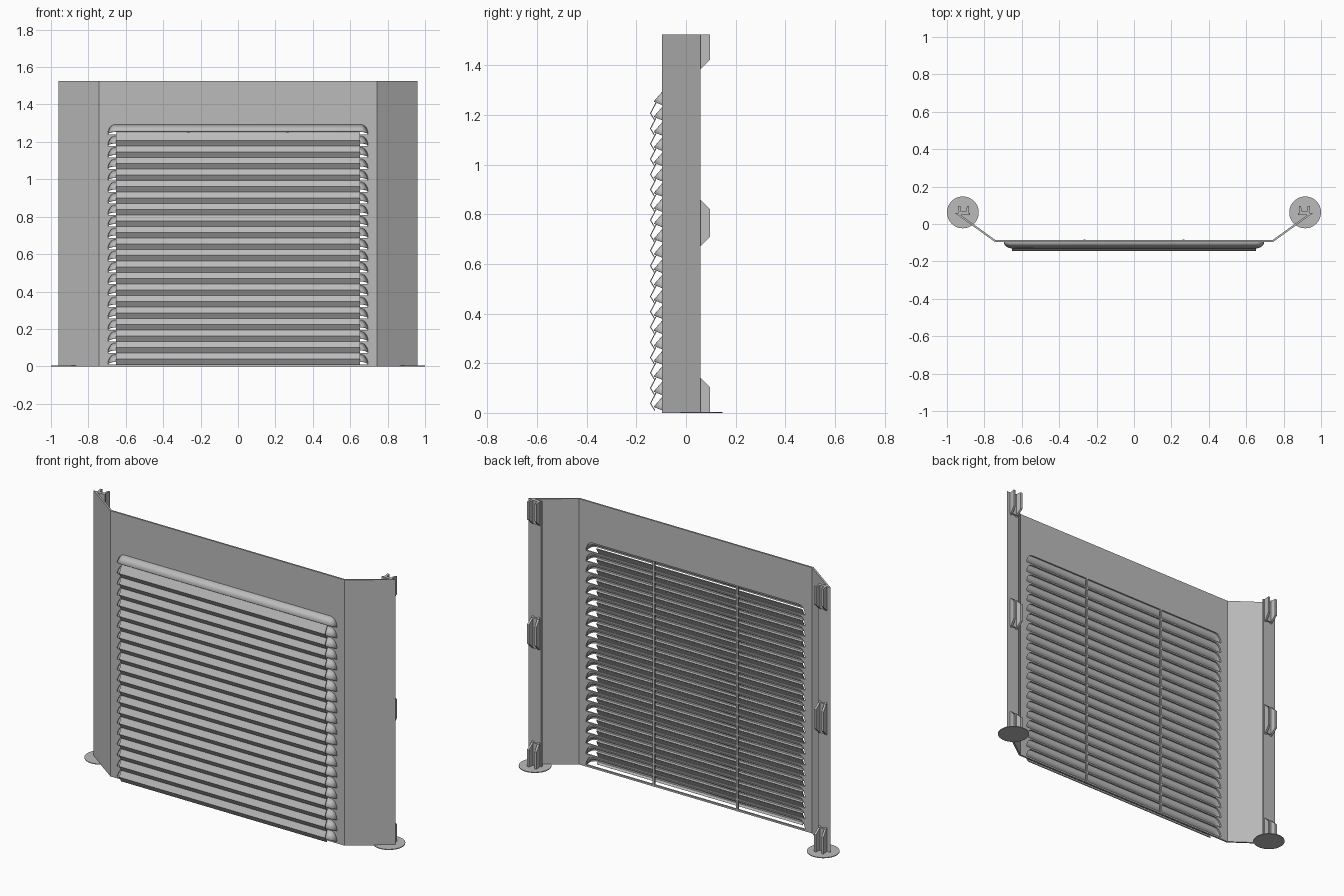
import bpy, bmesh
from math import cos, sin, pi

cube = bpy.data.objects.get("Cube")
if cube:
    bpy.data.objects.remove(cube)

steel = bpy.data.materials.new("grey steel")
steel.use_nodes = True
GREY = (0.5, 0.5, 0.5, 1)
steel.diffuse_color = GREY
steel.node_tree.nodes["Principled BSDF"].inputs["Base Color"].default_value = GREY

HEIGHT = 1.525
FRONT_Y = -0.091       # middle of the sheet
COUNT, PITCH, TOP = 21, 0.0615, 1.293
SLOT_X, SLOT_H, ROUND = 0.695, 0.053, 0.04


def finish(name, bm, thickness=0.0, smooth=False):
    """Turn a bmesh into an object, optionally thickened like sheet metal."""
    mesh = bpy.data.meshes.new(name)
    bm.to_mesh(mesh)
    bm.free()
    obj = bpy.data.objects.new(name, mesh)
    bpy.context.collection.objects.link(obj)
    mesh.materials.append(steel)
    bpy.ops.object.select_all(action='DESELECT')
    obj.select_set(True)
    bpy.context.view_layer.objects.active = obj
    if smooth:
        bpy.ops.object.shade_smooth_by_angle(angle=0.6)
    if thickness:
        mod = obj.modifiers.new("sheet", 'SOLIDIFY')
        mod.thickness = thickness
        mod.offset = 0
        mod.use_even_offset = True
        bpy.ops.object.modifier_apply(modifier=mod.name)
    return obj


def loft(bm, a, b):
    """Faces between two point rows; coincident ends collapse to triangles."""
    va = [bm.verts.new(p) for p in a]
    vb = [bm.verts.new(p) for p in b]
    for i in range(len(a) - 1):
        bm.faces.new((va[i], va[i + 1], vb[i + 1], vb[i]))


def prism(bm, points, shift):
    """Closed solid from a flat outline pushed along a vector."""
    face = bm.faces.new([bm.verts.new(p) for p in points])
    out = bmesh.ops.extrude_face_region(bm, geom=[face])
    verts = [v for v in out["geom"] if isinstance(v, bmesh.types.BMVert)]
    bmesh.ops.translate(bm, vec=shift, verts=verts)
    bmesh.ops.recalc_face_normals(bm, faces=bm.faces)


def box(bm, x0, x1, y0, y1, z0, z1):
    prism(bm, [(x0, y0, z0), (x1, y0, z0), (x1, y1, z0), (x0, y1, z0)], (0, 0, z1 - z0))


def arch(steps=6):
    """Across-and-rise pairs: a bar with rounded ends, from +x to -x."""
    half = [(SLOT_X - ROUND + ROUND * cos(a), sin(a))
            for a in (i * pi / 2 / steps for i in range(steps + 1))]
    return half + [(-x, r) for x, r in reversed(half)]


# Folded sheet panel with side wings and returned edges
bm = bmesh.new()
right = [(0.878, 0.054), (0.943, 0.054), (0.742, FRONT_Y)]
path = right + [(-x, y) for x, y in reversed(right)]
loft(bm, [(x, y, 0) for x, y in path], [(x, y, HEIGHT) for x, y in path])
panel = finish("panel", bm, 0.01)

# Slots cut through the panel
bm = bmesh.new()
for i in range(COUNT):
    bottom = TOP - i * PITCH - SLOT_H
    prism(bm, [(x, FRONT_Y - 0.03, bottom + r * SLOT_H) for x, r in arch()], (0, 0.06, 0))
cutter = finish("slot_cutter", bm)
cutter.hide_render = True
bpy.context.view_layer.objects.active = panel
cut = panel.modifiers.new("slots", 'BOOLEAN')
cut.operation = 'DIFFERENCE'
cut.solver = 'EXACT'
cut.object = cutter
bpy.ops.object.modifier_apply(modifier=cut.name)
bpy.data.objects.remove(cutter)

# Pressed hoods over every slot
bm = bmesh.new()
for i in range(COUNT):
    bottom = TOP - i * PITCH - SLOT_H
    loft(bm, [(x, FRONT_Y - 0.004, bottom + r * SLOT_H) for x, r in arch()],
         [(x, FRONT_Y - 0.004 - 0.034 * r, bottom + 0.014 * r) for x, r in arch()])
bmesh.ops.remove_doubles(bm, verts=bm.verts, dist=0.0005)
finish("louver_hoods", bm, 0.003, smooth=True)

# Angled rain slats in front of the hoods
bm = bmesh.new()
for i in range(COUNT - 1):
    apex = 1.207 - i * PITCH
    rows = [(-0.121, apex + 0.042), (-0.143, apex), (-0.125, apex - 0.03)]
    for (y0, z0), (y1, z1) in zip(rows, rows[1:]):
        loft(bm, [(-0.653, y0, z0), (0.653, y0, z0)], [(-0.653, y1, z1), (0.653, y1, z1)])
bmesh.ops.remove_doubles(bm, verts=bm.verts, dist=0.0005)
finish("rain_slats", bm, 0.004)

# Thin upright stays behind the slots
bm = bmesh.new()
for x in (-0.265, 0.265):
    box(bm, x - 0.005, x + 0.005, -0.093, -0.084, 0, TOP)
finish("upright_stays", bm)

for side, s in (("left", 1), ("right", -1)):
    # Channel clips on the returned edges
    bm = bmesh.new()
    for z0, z1, low, high in ((0, 0.142, 0, 0.04), (0.67, 0.86, 0.04, 0.04),
                              (1.383, HEIGHT, 0.04, 0)):
        for x, lean in ((0.881, 0.006), (0.929, -0.006)):
            prism(bm, [(s * (x + lean), 0.057, z0), (s * x, 0.097, z0 + low),
                       (s * x, 0.097, z1 - high), (s * (x + lean), 0.057, z1)],
                  (s * 0.012, 0, 0))
        box(bm, s * 0.885, s * 0.937, 0.057, 0.067, z0 + low * 0.2, z1 - high * 0.2)
    finish(side + "_clips", bm)

    # Round foot plate
    bm = bmesh.new()
    ring = [(s * 0.915 + 0.085 * cos(a), 0.062 + 0.085 * sin(a), 0)
            for a in (k * pi / 24 for k in range(48))]
    prism(bm, ring, (0, 0, 0.004))
    finish(side + "_foot_plate", bm)
